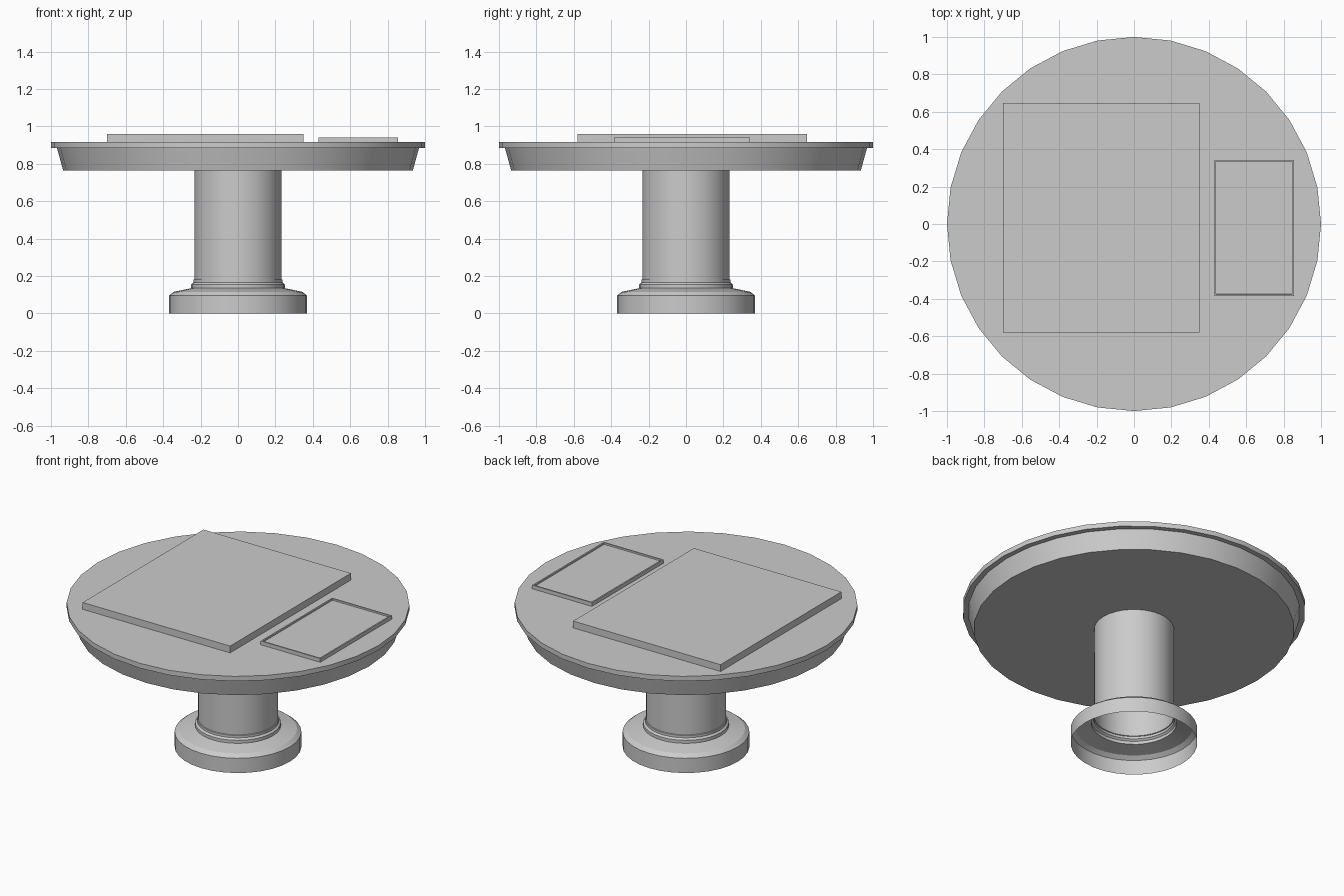
import bpy, bmesh, math

if "Cube" in bpy.data.objects:
    bpy.data.objects.remove(bpy.data.objects["Cube"])

SIDES = 32


def finish(bm, name):
    mesh = bpy.data.meshes.new(name)
    bm.to_mesh(mesh)
    bm.free()
    obj = bpy.data.objects.new(name, mesh)
    bpy.context.collection.objects.link(obj)
    bpy.ops.object.select_all(action='DESELECT')
    obj.select_set(True)
    bpy.context.view_layer.objects.active = obj
    bpy.ops.object.shade_smooth_by_angle(angle=math.radians(20))
    return obj


def lathe(name, profile, capped):
    """Revolve (radius, z) points, listed bottom to top, around z."""
    bm = bmesh.new()
    rings = []
    for r, z in profile:
        rings.append([bm.verts.new((r * math.cos(2 * math.pi * k / SIDES),
                                    r * math.sin(2 * math.pi * k / SIDES), z))
                      for k in range(SIDES)])
    for a, b in zip(rings, rings[1:]):
        for k in range(SIDES):
            n = (k + 1) % SIDES
            bm.faces.new((a[k], a[n], b[n], b[k]))
    if capped:
        bm.faces.new(rings[0][::-1])
        bm.faces.new(rings[-1])
    return finish(bm, name)


def slab(name, x0, x1, y0, y1, z0, z1, rim=0, depth=0):
    """Box with an optional recessed top."""
    bm = bmesh.new()
    bmesh.ops.create_cube(bm, size=1)
    for v in bm.verts:
        v.co.x = x0 if v.co.x < 0 else x1
        v.co.y = y0 if v.co.y < 0 else y1
        v.co.z = z0 if v.co.z < 0 else z1
    if rim:
        bm.normal_update()
        top = max(bm.faces, key=lambda f: f.calc_center_median().z)
        bmesh.ops.inset_region(bm, faces=[top], thickness=rim)
        bmesh.ops.inset_region(bm, faces=[top], thickness=0.0005, depth=0)
        for v in top.verts:
            v.co.z -= depth
    return finish(bm, name)


# Hollow pedestal: foot, collar and column
lathe("pedestal", [(0.37, 0), (0.37, 0.095), (0.345, 0.115), (0.25, 0.135),
                   (0.25, 0.155), (0.238, 0.165), (0.238, 0.18),
                   (0.233, 0.182), (0.233, 0.765)], capped=False)

# Round top with tapered apron and overhanging rim
lathe("table_top", [(0.935, 0.765), (0.968, 0.885), (1.0, 0.885), (1.0, 0.916)],
      capped=True)

# Items lying on the top
slab("large_board", -0.70, 0.35, -0.58, 0.648, 0.912, 0.96)
slab("small_tray", 0.43, 0.855, -0.385, 0.343, 0.912, 0.94, rim=0.013, depth=0.01)
